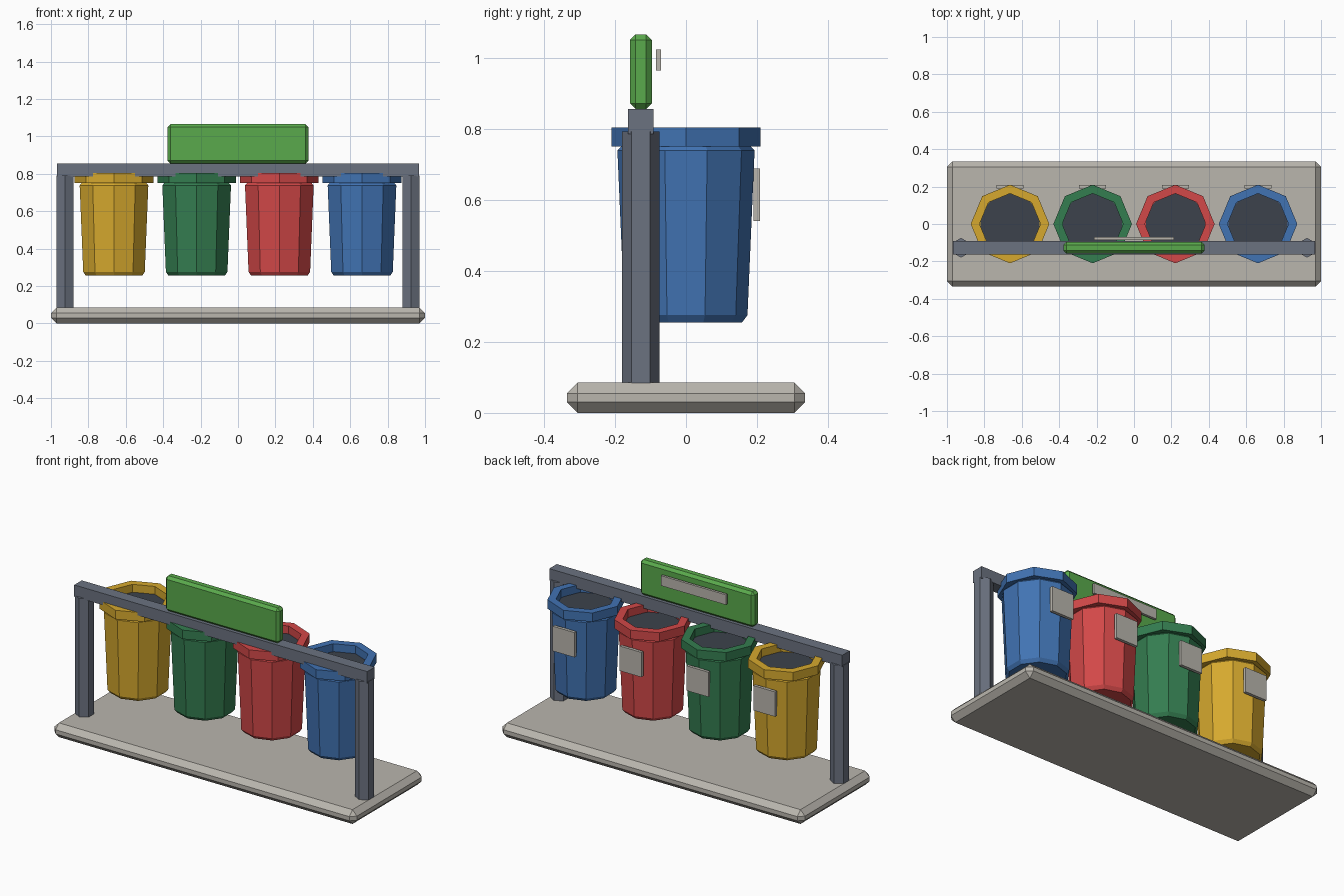
import bpy, bmesh, math
from mathutils import Matrix

if "Cube" in bpy.data.objects:
    bpy.data.objects.remove(bpy.data.objects["Cube"])


def material(name, hex_code):
    def linear(v):
        return v / 12.92 if v <= 0.04045 else ((v + 0.055) / 1.055) ** 2.4
    rgb = [linear(int(hex_code[i:i + 2], 16) / 255) for i in (0, 2, 4)]
    m = bpy.data.materials.new(name)
    m.diffuse_color = (*rgb, 1)
    m.use_nodes = True
    m.node_tree.nodes["Principled BSDF"].inputs["Base Color"].default_value = m.diffuse_color
    return m


STONE = material("warm grey", "BAB6AE")
STEEL = material("steel grey", "6B7280")
SIGN = material("sign green", "5AAA4C")
DARK = material("charcoal", "3C424C")
BINS = {
    "yellow": material("yellow", "D6A92E"),
    "green": material("dark green", "347D50"),
    "red": material("red", "D24848"),
    "blue": material("blue", "4173B3"),
}


def finish(name, bm, mat):
    bmesh.ops.recalc_face_normals(bm, faces=bm.faces)
    mesh = bpy.data.meshes.new(name)
    bm.to_mesh(mesh)
    bm.free()
    mesh.materials.append(mat)
    ob = bpy.data.objects.new(name, mesh)
    bpy.context.collection.objects.link(ob)
    return ob


def box(name, lo, hi, mat, bevel=0):
    bm = bmesh.new()
    size = [b - a for a, b in zip(lo, hi)]
    mid = [(a + b) / 2 for a, b in zip(lo, hi)]
    bmesh.ops.create_cube(bm, size=1, matrix=Matrix.Translation(mid) @ Matrix.Diagonal((*size, 1)))
    if bevel:
        bmesh.ops.bevel(bm, geom=bm.edges[:], offset=bevel, segments=1, affect='EDGES')
    return finish(name, bm, mat)


def lathe(name, profile, sides, centre, mat, closed=False):
    """Spin a (radius, z) profile into a faceted solid with a corner on +y."""
    bm = bmesh.new()
    rings = []
    for r, z in profile:
        angles = [math.pi / 2 + 2 * math.pi * i / sides for i in range(sides)]
        rings.append([bm.verts.new((centre[0] + r * math.cos(a), centre[1] + r * math.sin(a), z))
                      for a in angles])
    pairs = list(zip(rings, rings[1:]))
    if closed:
        pairs.append((rings[-1], rings[0]))
    else:
        bm.faces.new(rings[0])
        bm.faces.new(rings[-1])
    for a, b in pairs:
        for i in range(sides):
            j = (i + 1) % sides
            bm.faces.new((a[i], a[j], b[j], b[i]))
    return finish(name, bm, mat)


# Ground slab
box("base_slab", (-1, -0.335, 0), (1, 0.335, 0.085), STONE, 0.03)

# Frame: two hexagonal posts and a top beam
for side, x in (("left", -0.925), ("right", 0.925)):
    lathe(side + "_post", [(0.0525, 0.08), (0.0525, 0.792)], 6, (x, -0.127), STEEL)
box("top_beam", (-0.968, -0.163, 0.785), (0.968, -0.092, 0.855), STEEL)

# Sign board with its rear plate
box("sign_board", (-0.377, -0.158, 0.855), (0.377, -0.096, 1.065), SIGN, 0.016)
box("sign_plate", (-0.214, -0.085, 0.963), (0.214, -0.07, 1.023), STONE)

# Four hanging bins: tapered body, octagonal rim, dark opening, rear label
for i, (name, mat) in enumerate(BINS.items()):
    x = -0.663 + i * 0.442
    lathe(name + "_bin_body",
          [(0.158, 0.255), (0.173, 0.275), (0.193, 0.738), (0.180, 0.752)], 10, (x, 0), mat)
    lathe(name + "_bin_rim",
          [(0.21, 0.75), (0.21, 0.803), (0.163, 0.803), (0.163, 0.75)], 8, (x, 0), mat, closed=True)
    lathe(name + "_bin_opening", [(0.166, 0.751), (0.166, 0.756)], 10, (x, 0), DARK)
    box(name + "_bin_label", (x - 0.072, 0.19, 0.54), (x + 0.072, 0.208, 0.688), STONE)
